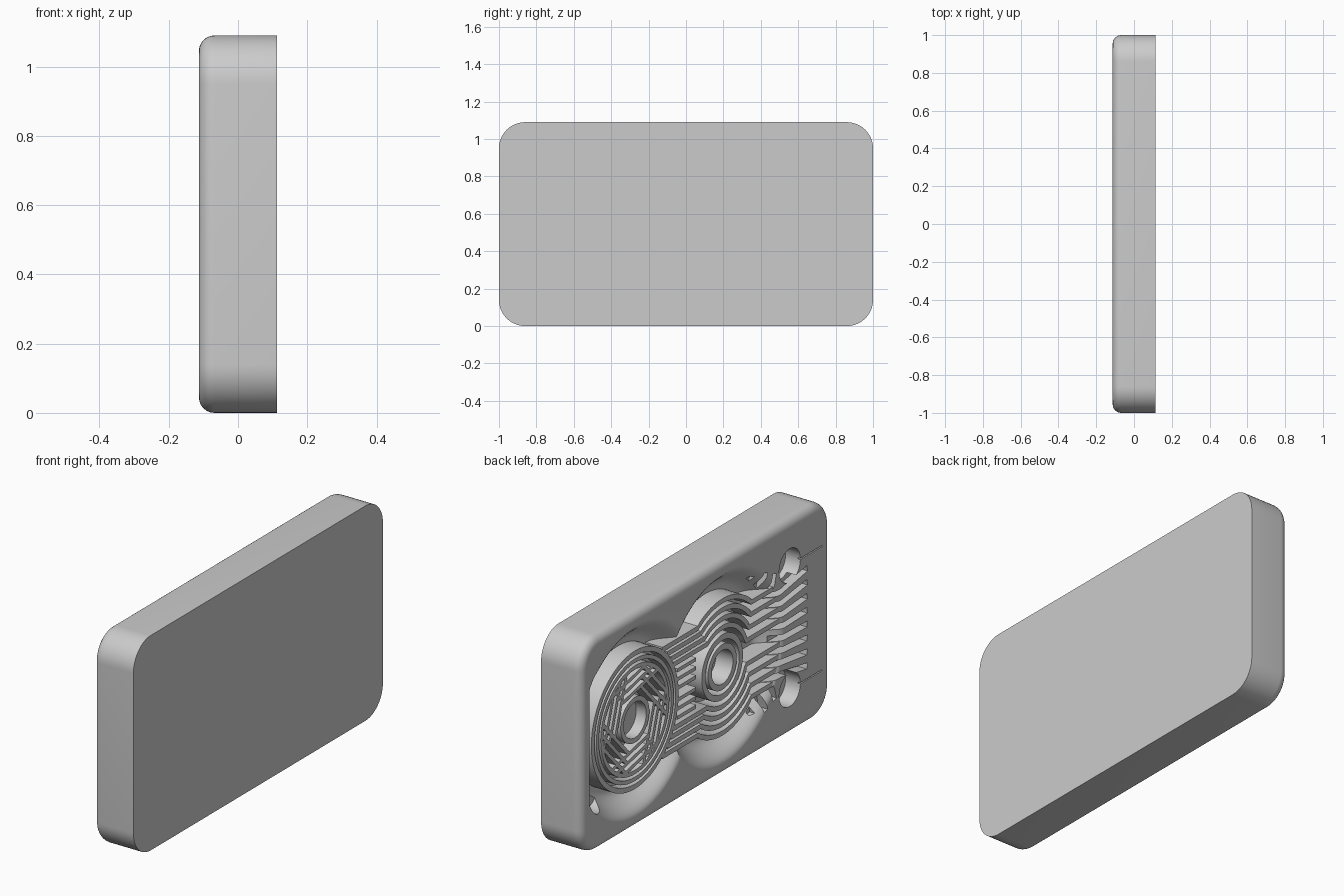
import bpy, bmesh
from math import sin, cos, pi, asin, sqrt, radians
from mathutils import Vector

if "Cube" in bpy.data.objects:
    bpy.data.objects.remove(bpy.data.objects["Cube"])

FACE, BACK, MID, TALL = -0.113, 0.113, 0.545, 1.09
FLOOR, TOP = -0.01, -0.106
DISC, LENS = 0.56, -0.14          # centres of the two round features along y

grey = bpy.data.materials.new("light grey")
grey.use_nodes = True
grey.diffuse_color = (0.6, 0.6, 0.6, 1)
grey.node_tree.nodes["Principled BSDF"].inputs["Base Color"].default_value = (0.6, 0.6, 0.6, 1)


def finish(name, bm):
    bmesh.ops.recalc_face_normals(bm, faces=bm.faces)
    mesh = bpy.data.meshes.new(name)
    bm.to_mesh(mesh)
    bm.free()
    mesh.materials.append(grey)
    obj = bpy.data.objects.new(name, mesh)
    bpy.context.collection.objects.link(obj)
    return obj


def smooth(obj):
    bpy.ops.object.select_all(action='DESELECT')
    obj.select_set(True)
    bpy.context.view_layer.objects.active = obj
    bpy.ops.object.shade_smooth_by_angle(angle=radians(30))


def lathe(bm, profile, y, z=MID, steps=64, closed=False):
    """Turn (radius, x) points about an axis along x; open ends are capped."""
    rings = [[bm.verts.new((x, y + r * cos(2 * pi * i / steps), z + r * sin(2 * pi * i / steps)))
              for i in range(steps)] for r, x in profile]
    pairs = list(zip(rings, rings[1:]))
    if closed:
        pairs.append((rings[-1], rings[0]))
    else:
        bm.faces.new(rings[0])
        bm.faces.new(rings[-1])
    for a, b in pairs:
        for i in range(steps):
            j = (i + 1) % steps
            bm.faces.new((a[i], a[j], b[j], b[i]))


def ring(bm, inner, outer, y, top=TOP):
    lathe(bm, [(inner, FLOOR), (outer, FLOOR), (outer, top), (inner, top)], y, closed=True)


def strip(bm, path, width, low=FLOOR, top=TOP):
    """Sweep a rectangular section along (y, z) points, z measured from the middle."""
    pts = [Vector(p) for p in path]
    last = None
    for i, p in enumerate(pts):
        d = (pts[min(i + 1, len(pts) - 1)] - pts[max(i - 1, 0)]).normalized()
        n = Vector((-d.y, d.x)) * width / 2
        a, b = p + n, p - n
        sec = [bm.verts.new((x, q.x, MID + q.y)) for x, q in ((low, a), (low, b), (top, b), (top, a))]
        if last:
            for k in range(4):
                m = (k + 1) % 4
                bm.faces.new((last[k], last[m], sec[m], sec[k]))
        else:
            bm.faces.new(sec)
        last = sec
    bm.faces.new(last)


# Rounded case, flat on one broad side and softened on the other
bm = bmesh.new()
bmesh.ops.create_cube(bm, size=1)
for v in bm.verts:
    v.co = Vector((v.co.x * 2 * BACK, v.co.y * 2, MID + v.co.z * TALL))
edges = [e for e in bm.edges if abs(e.verts[0].co.x - e.verts[1].co.x) > 0.1]
bmesh.ops.bevel(bm, geom=edges, offset=0.14, segments=12, profile=0.5, affect='EDGES')
rim = [e for e in bm.edges if all(v.co.x < FACE + 0.001 for v in e.verts)]
bmesh.ops.bevel(bm, geom=rim, offset=0.045, segments=6, profile=0.5, affect='EDGES')
case = finish("case", bm)

cutters = []


def cutter(bm):
    cutters.append(finish("cutter", bm))
    cutters[-1].hide_render = True


# Soft round hollows, kept inside the rim
for y in (DISC, LENS):
    bm = bmesh.new()
    soft = [(0.36 + 0.013 * i, FACE + 0.103 * (cos(pi * i / 10) + 1) / 2 - 0.0005) for i in range(11)]
    lathe(bm, soft + [(0.49, -0.2)], y)
    for v in bm.verts:
        v.co.y = min(v.co.y, 0.935)
    cutter(bm)

# Round holes, fanned slots, ticks and hairline grooves, mirrored about the middle
for side in (1, -1):
    for y, z in ((-0.67, 0.315), (0.84, 0.28)):
        bm = bmesh.new()
        lathe(bm, [(0.085, -0.2), (0.085, -0.03)], y, MID + side * z, 32)
        cutter(bm)
    slots = [([(-0.42, side * h), (-0.6, side * h), (-0.81, side * h * 1.18)], 0.03, -0.06)
             for h in (0.03, 0.09, 0.15, 0.21)]
    slots += [([(y, side * 0.25), (y - 0.02, side * top)], 0.028, -0.06)
              for y, top in ((-0.39, 0.35), (-0.46, 0.35), (-0.53, 0.32))]
    slots.append(([(-0.74, side * 0.315), (-0.93, side * 0.315)], 0.006, -0.1))
    for path, width, depth in slots:
        bm = bmesh.new()
        strip(bm, path, width, depth, -0.2)
        cutter(bm)

bpy.context.view_layer.objects.active = case
for c in cutters:
    mod = case.modifiers.new("cut", 'BOOLEAN')
    mod.operation, mod.solver, mod.object = 'DIFFERENCE', 'EXACT', c
    bpy.ops.object.modifier_apply(modifier=mod.name)
for c in cutters:
    bpy.data.objects.remove(c)
smooth(case)

# Large disc: base, concentric rings and a hollow hub
bm = bmesh.new()
lathe(bm, [(0.35, 0.0), (0.35, -0.05)], DISC)
for inner, outer in ((0.325, 0.35), (0.29, 0.31), (0.255, 0.275), (0.09, 0.115)):
    ring(bm, inner, outer, DISC)
smooth(finish("large_disc", bm))

# Swirled blades inside the large disc
bm = bmesh.new()
for k in range(6):
    a = k * pi / 3 + 0.3
    u, t = Vector((cos(a), sin(a))), Vector((-sin(a), cos(a)))
    for r, start in ((0.14, -0.08), (0.18, -0.1), (0.22, -0.12)):
        end = sqrt(0.26 ** 2 - r * r)
        o = Vector((DISC, 0)) + u * r
        strip(bm, [o + t * start, o + t * end], 0.018)
finish("disc_blades", bm)

# Small lens of nested rings
bm = bmesh.new()
for inner, outer in ((0.085, 0.115), (0.135, 0.165)):
    ring(bm, inner, outer, LENS)
smooth(finish("lens_rings", bm))

# Ridges running from the disc, around the lens and on into the slots
bm = bmesh.new()
for side in (1, -1):
    for r, h_out in ((0.2, 0.06), (0.245, 0.12), (0.29, 0.18), (0.335, 0.24)):
        h_in = 0.81 * r
        a0, a1 = asin(h_in / r), pi - asin(h_out / r)
        arc = [a0 + (a1 - a0) * i / 20 for i in range(21)]
        path = [(DISC - sqrt(0.35 ** 2 - h_in ** 2), h_in)]
        path += [(LENS + r * cos(a), r * sin(a)) for a in arc] + [(-0.6, h_out)]
        strip(bm, [(y, side * z) for y, z in path], 0.024)
    # Short steps between the disc and the lens
    for z in (0.03, 0.075, 0.12):
        strip(bm, [(0.22, side * z), (0.07, side * z)], 0.018)
smooth(finish("flowing_ridges", bm))
